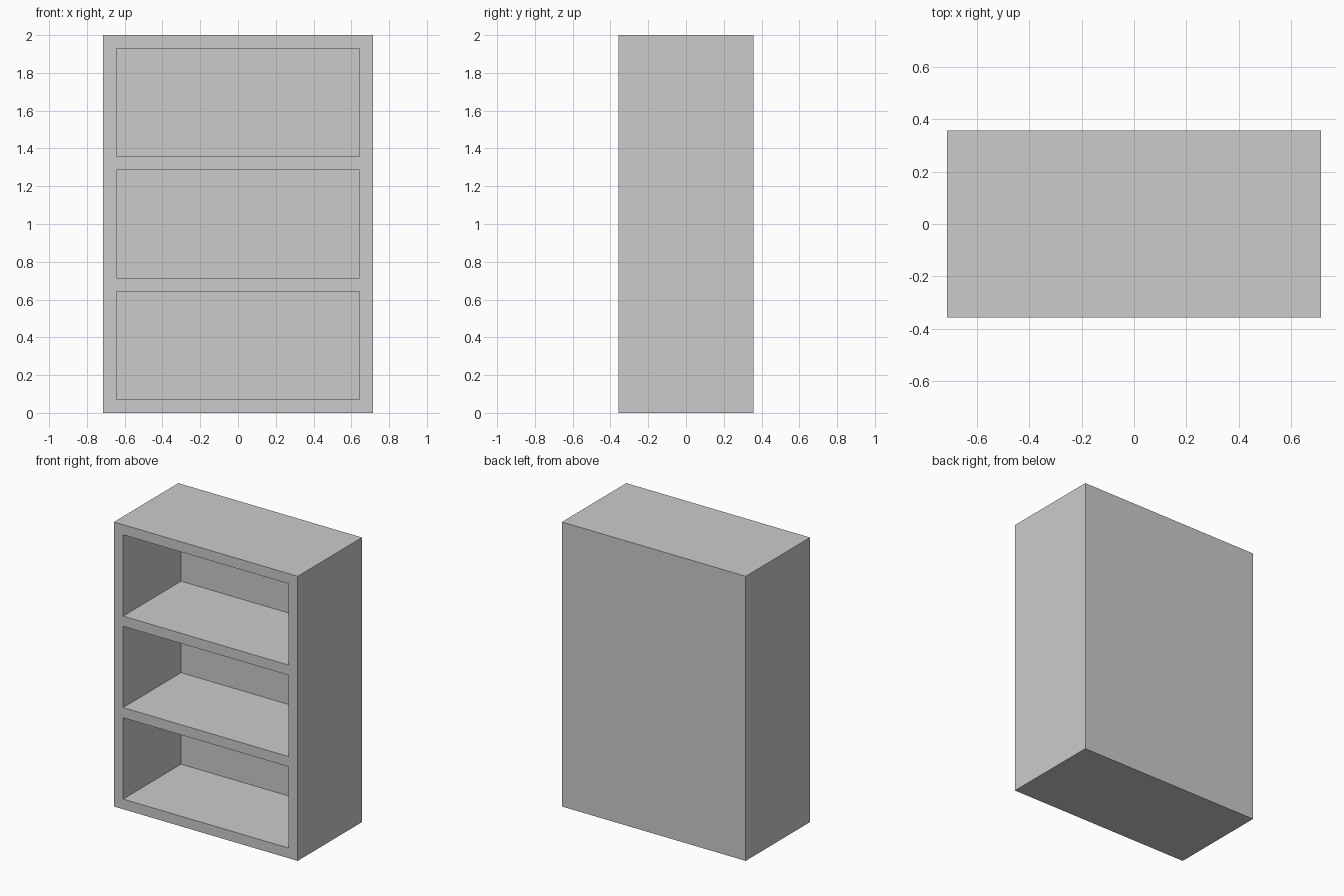
import bpy

cube = bpy.data.objects.get("Cube")
if cube:
    bpy.data.objects.remove(cube, do_unlink=True)

HEIGHT = 2.0
BOARD = HEIGHT / 28          # thickness of every board and the back panel
WIDTH = BOARD * 20
DEPTH = BOARD * 10
SHELVES = 3
BAY = (HEIGHT - BOARD) / SHELVES   # spacing from one shelf to the next

grey = bpy.data.materials.new("plain grey")
grey.use_nodes = True
grey.diffuse_color = (0.6, 0.6, 0.6, 1)
grey.node_tree.nodes["Principled BSDF"].inputs["Base Color"].default_value = grey.diffuse_color


def box(name, low, high):
    """Axis-aligned box between two corners."""
    centre = [(a + b) / 2 for a, b in zip(low, high)]
    bpy.ops.mesh.primitive_cube_add(size=1, location=centre)
    obj = bpy.context.object
    obj.name = name
    obj.scale = [b - a for a, b in zip(low, high)]
    bpy.ops.object.transform_apply(location=True, rotation=False, scale=True)
    obj.data.materials.append(grey)
    return obj


# Solid cabinet body
bookcase = box("bookcase", (-WIDTH / 2, -DEPTH / 2, 0), (WIDTH / 2, DEPTH / 2, HEIGHT))

# Hollow out the open compartments from the front
for i in range(SHELVES):
    floor = BOARD + i * BAY
    cutter = box("compartment_cutter",
                 (BOARD - WIDTH / 2, -DEPTH, floor),
                 (WIDTH / 2 - BOARD, DEPTH / 2 - BOARD, floor + BAY - BOARD))
    cutter.hide_render = True
    cut = bookcase.modifiers.new("compartment", 'BOOLEAN')
    cut.operation = 'DIFFERENCE'
    cut.solver = 'EXACT'
    cut.object = cutter
    bpy.context.view_layer.objects.active = bookcase
    bpy.ops.object.modifier_apply(modifier=cut.name)
    bpy.data.objects.remove(cutter, do_unlink=True)
